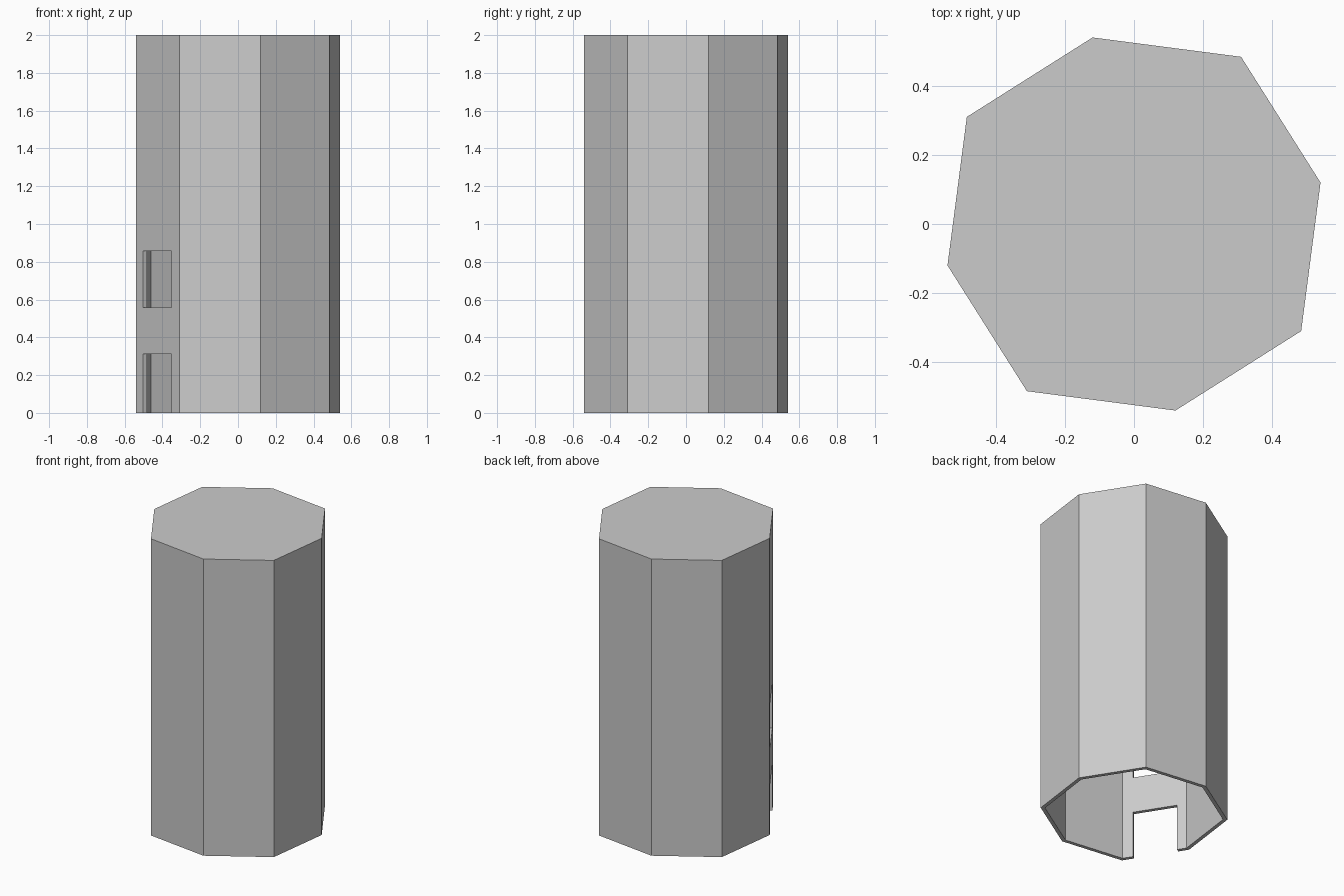
import bpy, bmesh, math

if "Cube" in bpy.data.objects:
    bpy.data.objects.remove(bpy.data.objects["Cube"])

HEIGHT = 2.0
WALL = 0.024

# Eight-sided footprint: two corners repeated by quarter turns
corners = []
x1, y1, x2, y2 = 0.54, 0.12, 0.31, 0.484
for _ in range(4):
    corners += [(x1, y1), (x2, y2)]
    x1, y1, x2, y2 = -y1, x1, -y2, x2

# Tower shell: side walls and flat roof, open underneath
bm = bmesh.new()
low = [bm.verts.new((x, y, 0)) for x, y in corners]
high = [bm.verts.new((x, y, HEIGHT)) for x, y in corners]
for i in range(8):
    j = (i + 1) % 8
    bm.faces.new((low[i], low[j], high[j], high[i]))
bm.faces.new(high)
mesh = bpy.data.meshes.new("tower_shell")
bm.to_mesh(mesh)
bm.free()
tower = bpy.data.objects.new("tower_shell", mesh)
bpy.context.collection.objects.link(tower)

solid = tower.modifiers.new("wall_thickness", "SOLIDIFY")
solid.thickness = WALL
solid.offset = -1
solid.use_even_offset = True


# Openings cut through the front-left wall
def cut_opening(name, z0, z1):
    bpy.ops.mesh.primitive_cube_add(
        size=1, location=(-0.4275, -0.2985, (z0 + z1) / 2),
        rotation=(0, 0, math.atan2(-0.364, 0.23)))
    cutter = bpy.context.object
    cutter.name = name
    cutter.scale = (0.283, 0.2, z1 - z0)
    cutter.hide_render = True
    mod = tower.modifiers.new(name, "BOOLEAN")
    mod.operation = "DIFFERENCE"
    mod.solver = "EXACT"
    mod.object = cutter
    return cutter


cutters = [cut_opening("door_cutter", -0.1, 0.313),
           cut_opening("window_cutter", 0.557, 0.857)]

# Apply the cuts and clear the helpers
bpy.context.view_layer.objects.active = tower
for mod in list(tower.modifiers):
    bpy.ops.object.modifier_apply(modifier=mod.name)
for cutter in cutters:
    bpy.data.objects.remove(cutter)
